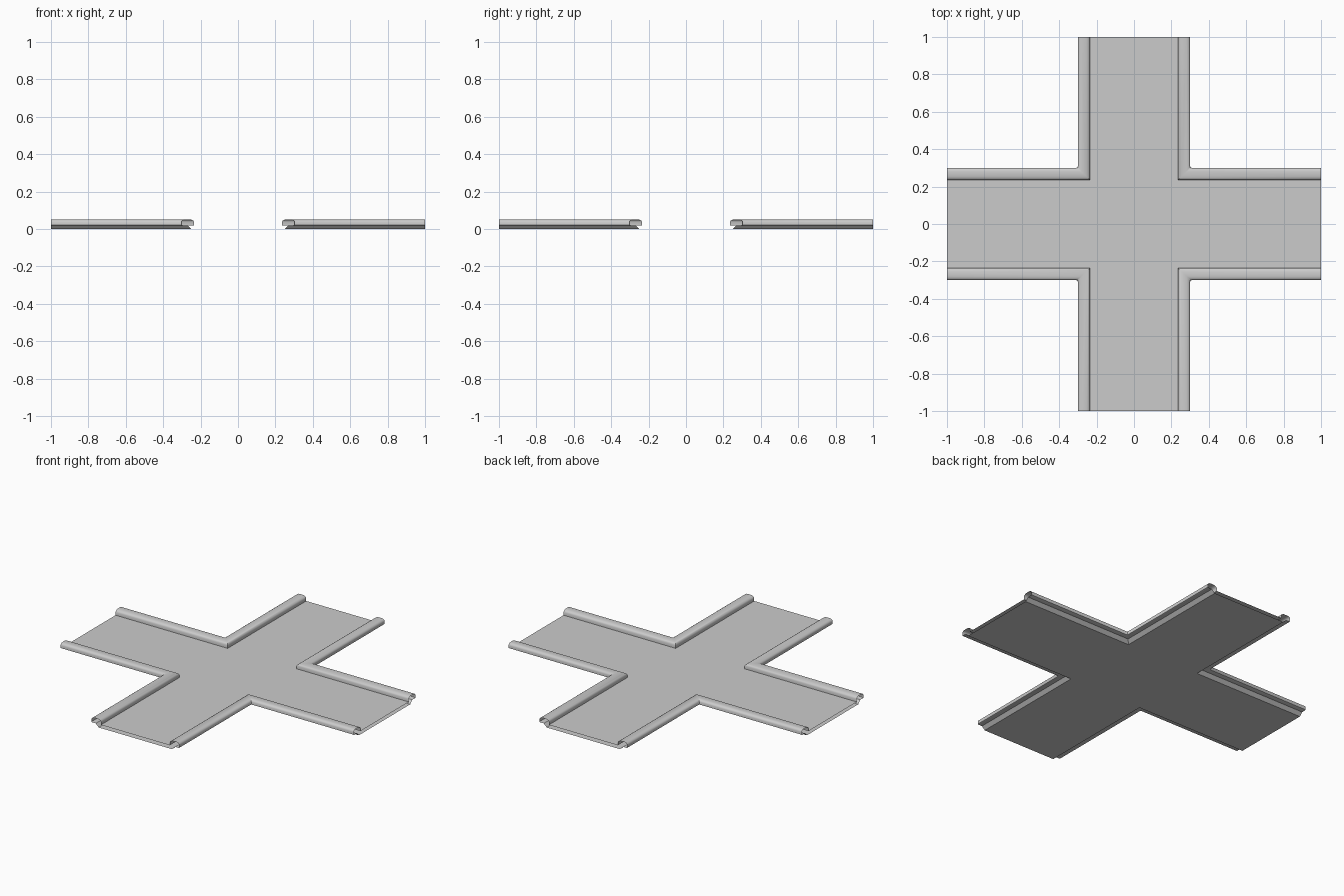
import bpy, bmesh

if "Cube" in bpy.data.objects:
    bpy.data.objects.remove(bpy.data.objects["Cube"])

FLOOR_D, BASE_D, FLOOR_Z = 0.235, 0.25, 0.02


def make_object(name, bm):
    mesh = bpy.data.meshes.new(name)
    bm.to_mesh(mesh)
    bm.free()
    obj = bpy.data.objects.new(name, mesh)
    bpy.context.collection.objects.link(obj)
    return obj


def cross_plate(name, d, z, up):
    # flat cross made of a square centre and four arms
    bm = bmesh.new()
    ticks = (-1, -d, d, 1)
    for i in range(3):
        for j in range(3):
            if i != 1 and j != 1:
                continue
            x0, x1, y0, y1 = ticks[i], ticks[i + 1], ticks[j], ticks[j + 1]
            quad = [(x0, y0), (x1, y0), (x1, y1), (x0, y1)]
            if not up:
                quad.reverse()
            bm.faces.new([bm.verts.new((x, y, z)) for x, y in quad])
    bmesh.ops.remove_doubles(bm, verts=bm.verts, dist=1e-5)
    return make_object(name, bm)


# Hollow deck: top and bottom skins, open at the arm ends
cross_plate("deck_top", FLOOR_D, FLOOR_Z, True)
cross_plate("deck_bottom", BASE_D, 0.0, False)

# Rolled rim: (distance from arm centreline, height, corner rounding)
profile = [
    (FLOOR_D, FLOOR_Z, 0), (0.235, 0.038, 0), (0.239, 0.045, 0),
    (0.246, 0.049, 0), (0.255, 0.052, 0), (0.280, 0.052, 0.003),
    (0.290, 0.050, 0.005), (0.297, 0.045, 0.008), (0.300, 0.038, 0.008),
    (0.300, 0.022, 0.008), (0.296, 0.020, 0.006), (0.270, 0.020, 0),
    (BASE_D, 0.0, 0),
]
bm = bmesh.new()
rows = []
for d, z, r in profile:
    path = [(1, d), (d + r, d), (d + r * 0.3, d + r * 0.3), (d, d + r), (d, 1)]
    rows.append([bm.verts.new((x, y, z)) for x, y in path])
for a, b in zip(rows, rows[1:]):
    for k in range(4):
        bm.faces.new((a[k], a[k + 1], b[k + 1], b[k]))
bmesh.ops.remove_doubles(bm, verts=bm.verts, dist=1e-5)
bm.normal_update()
# make the top of the roll face upward
top = max(bm.faces, key=lambda f: f.calc_center_median().z)
if top.normal.z < 0:
    bmesh.ops.reverse_faces(bm, faces=bm.faces)
rim = make_object("rolled_rim", bm)
mirror = rim.modifiers.new("four_corners", 'MIRROR')
mirror.use_axis = (True, True, False)
mirror.use_mirror_merge = False

bpy.ops.object.select_all(action='DESELECT')
rim.select_set(True)
bpy.context.view_layer.objects.active = rim
bpy.ops.object.shade_smooth_by_angle(angle=0.6)
